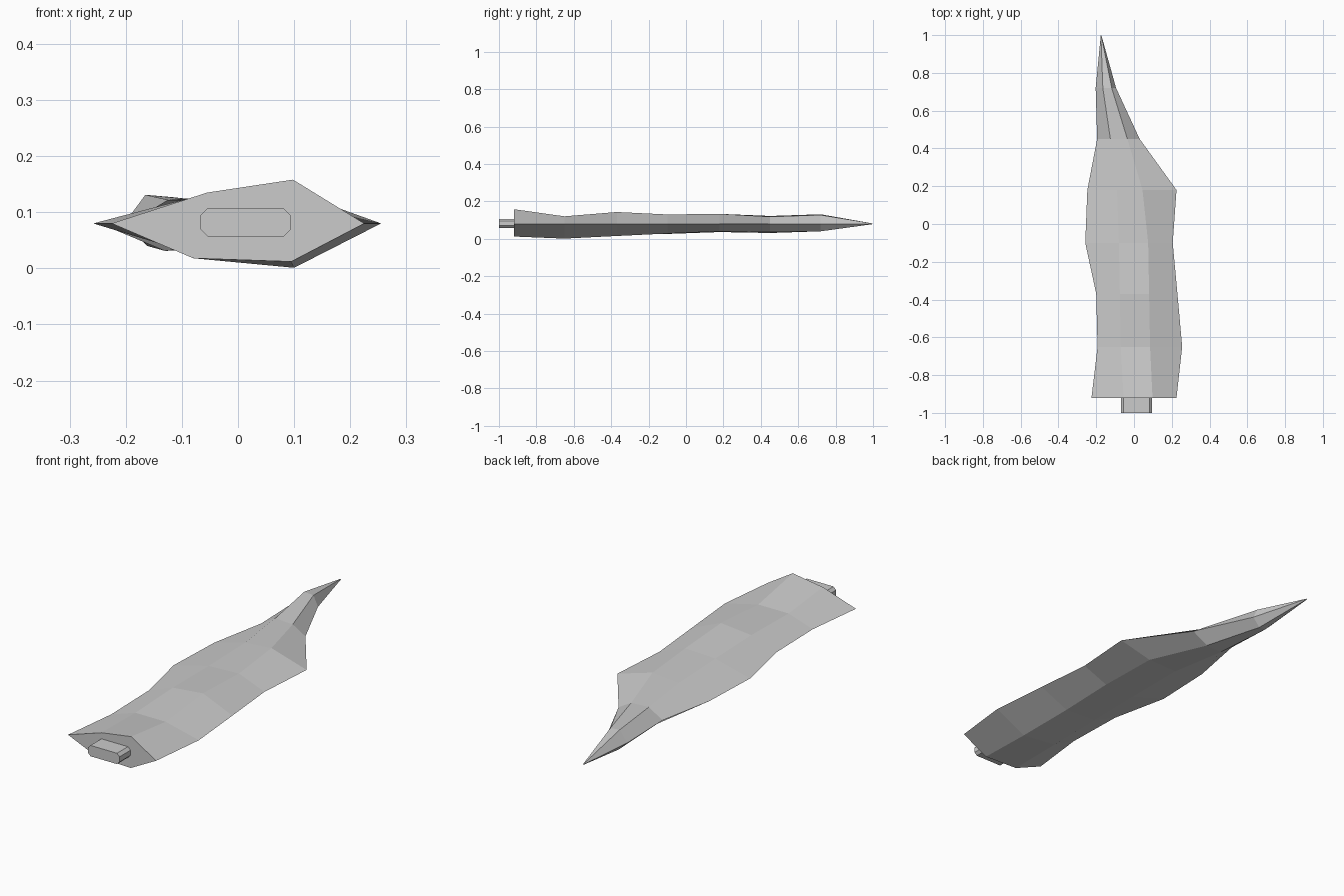
import bpy

steel = bpy.data.materials.new("steel_grey")
steel.diffuse_color = (0.6, 0.6, 0.6, 1)
MID = 0.08  # height of the cutting edges


def loft(name, rings):
    """Skin closed rings of equal size and cap both ends."""
    n = len(rings[0])
    verts = [p for ring in rings for p in ring]
    faces = []
    for r in range(len(rings) - 1):
        for i in range(n):
            j = (i + 1) % n
            a, b = r * n, (r + 1) * n
            faces.append((a + i, a + j, b + j, b + i))
    faces.append(tuple(reversed(range(n))))
    faces.append(tuple(range(len(verts) - n, len(verts))))
    mesh = bpy.data.meshes.new(name)
    mesh.from_pydata(verts, [], faces)
    mesh.materials.append(steel)
    obj = bpy.data.objects.new(name, mesh)
    bpy.context.collection.objects.link(obj)
    return obj


# Blade stations: y, left edge x, right edge x,
# then (x, z) of upper left, upper right, lower right, lower left ridges
stations = [
    (-0.92, -0.225, 0.225, (-0.055, 0.135), (0.098, 0.158), (0.095, 0.012), (-0.08, 0.018)),
    (-0.65, -0.193, 0.255, (-0.07, 0.120), (0.085, 0.120), (0.10, 0.001), (-0.08, 0.020)),
    (-0.37, -0.20, 0.23, (-0.075, 0.128), (0.08, 0.143), (0.085, 0.015), (-0.08, 0.022)),
    (-0.10, -0.258, 0.205, (-0.08, 0.124), (0.075, 0.130), (0.08, 0.028), (-0.08, 0.026)),
    (0.18, -0.247, 0.225, (-0.09, 0.122), (0.045, 0.133), (0.06, 0.040), (-0.09, 0.036)),
    (0.45, -0.195, 0.03, (-0.125, 0.122), (-0.035, 0.118), (-0.05, 0.036), (-0.13, 0.031)),
    (0.72, -0.203, -0.095, (-0.165, 0.131), (-0.118, 0.127), (-0.13, 0.040), (-0.162, 0.040)),
    (0.997, -0.176, -0.172, (-0.175, 0.082), (-0.173, 0.082), (-0.173, 0.078), (-0.175, 0.078)),
]
rings = []
for y, left, right, ul, ur, lr, ll in stations:
    section = [(left, MID), ll, lr, (right, MID), ur, ul]
    rings.append([(x, y, z) for x, z in section])
loft("blade", rings)

# Chamfered tang at the base
cx, cz, w, h, c = 0.0135, 0.082, 0.081, 0.025, 0.013
outline = [(-w, -h + c), (-w + c, -h), (w - c, -h), (w, -h + c),
           (w, h - c), (w - c, h), (-w + c, h), (-w, h - c)]
loft("tang", [[(cx + x, y, cz + z) for x, z in outline] for y in (-1.0, -0.91)])
